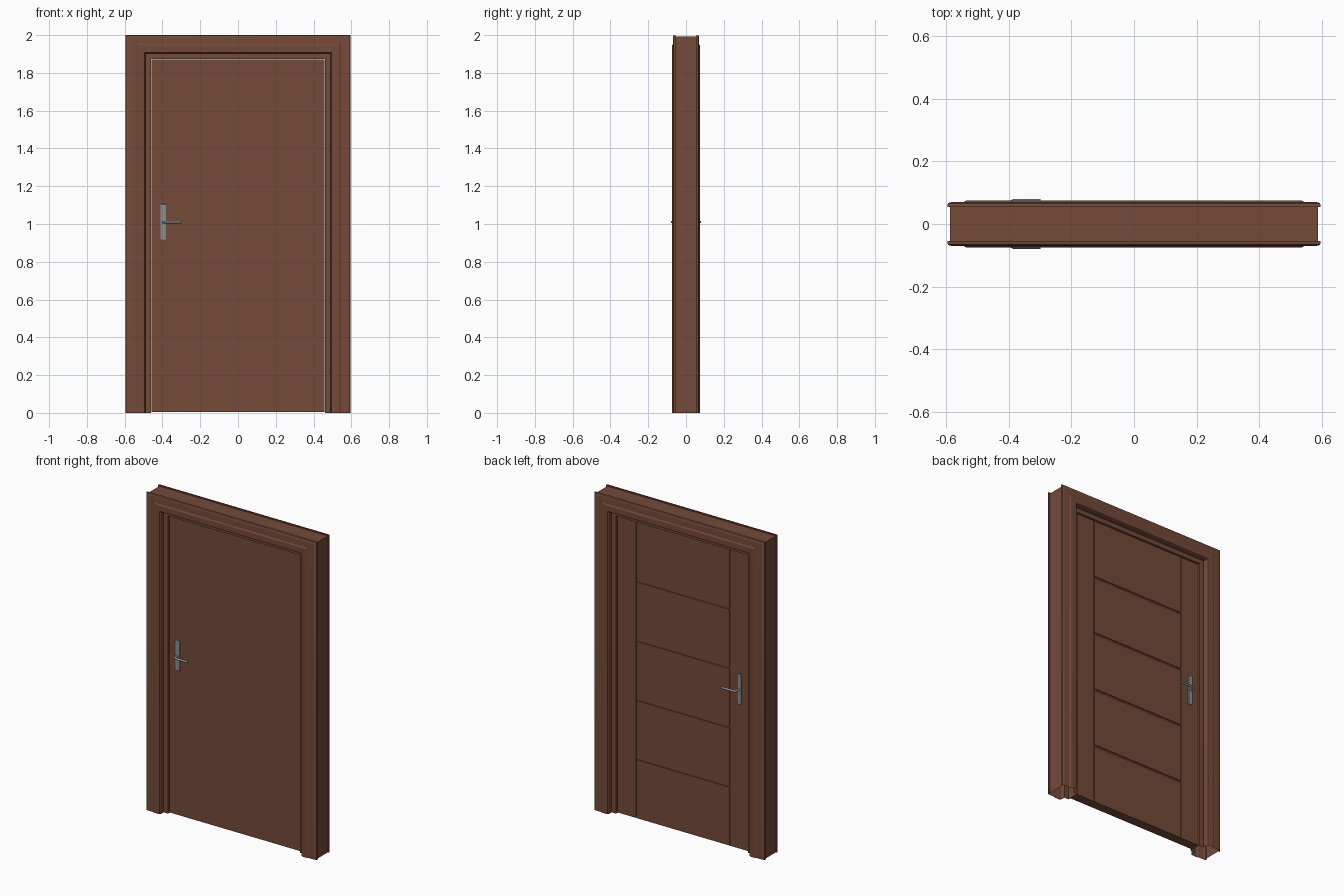
import bpy, bmesh, math

if "Cube" in bpy.data.objects:
    bpy.data.objects.remove(bpy.data.objects["Cube"])

def material(name, rgb):
    m = bpy.data.materials.new(name)
    m.diffuse_color = (*rgb, 1)
    m.use_nodes = True
    m.node_tree.nodes["Principled BSDF"].inputs["Base Color"].default_value = m.diffuse_color
    return m

WOOD = material("brown_wood", (0.175, 0.068, 0.040))
METAL = material("grey_metal", (0.24, 0.285, 0.31))

def finish(name, bm, mat, angle=None):
    bmesh.ops.recalc_face_normals(bm, faces=bm.faces[:])
    me = bpy.data.meshes.new(name)
    bm.to_mesh(me)
    bm.free()
    me.materials.append(mat)
    ob = bpy.data.objects.new(name, me)
    bpy.context.collection.objects.link(ob)
    if angle:
        bpy.ops.object.select_all(action='DESELECT')
        ob.select_set(True)
        bpy.context.view_layer.objects.active = ob
        bpy.ops.object.shade_smooth_by_angle(angle=math.radians(angle))
    return ob

def box(name, x, y, z, mat, bevel=0.0):
    bm = bmesh.new()
    bmesh.ops.create_cube(bm, size=1)
    for v in bm.verts:
        v.co = [lo + (c + 0.5) * (hi - lo) for c, (lo, hi) in zip(v.co, (x, y, z))]
    ob = finish(name, bm, mat)
    if bevel:
        b = ob.modifiers.new("bevel", 'BEVEL')
        b.width, b.segments = bevel, 2
    return ob

# Door frame: moulded casing and jamb profile (inset, depth) swept round the opening
W, H = 0.595, 2.0
half = [(0.008, 0.055), (0, 0.055), (0, 0.062), (0.002, 0.066), (0.007, 0.069),
        (0.02, 0.07), (0.052, 0.07), (0.06, 0.075), (0.092, 0.075), (0.100, 0.073),
        (0.104, 0.068), (0.105, 0.062), (0.105, 0.04), (0.135, 0.04)]
profile = half + [(u, -y) for u, y in reversed(half)]
bm = bmesh.new()
rings = []
for side, top in ((-1, 0), (-1, 1), (1, 1), (1, 0)):
    rings.append([bm.verts.new((side * (W - u), y, (H - u * 0.93) * top)) for u, y in profile])
n = len(profile)
for a, b in zip(rings, rings[1:]):
    for i in range(n):
        j = (i + 1) % n
        bm.faces.new((a[i], a[j], b[j], b[i]))
finish("door_frame", bm, WOOD, 30)

# Door leaf: smooth front slab, back face split into stiles and panels by grooves
HALF, BOT, TOP, FACE, CORE = 0.457, 0.005, 1.871, 0.03, 0.024
box("door_slab", (-HALF, HALF), (-FACE, CORE), (BOT, TOP), WOOD)
for s, label in ((-1, "left"), (1, "right")):
    x = sorted((s * 0.328, s * HALF))
    box("back_stile_" + label, x, (CORE, FACE), (BOT, TOP), WOOD)
step = (TOP - BOT) / 5
for i in range(5):
    z0 = BOT + i * step + (0.006 if i else 0)
    z1 = BOT + (i + 1) * step - (0.006 if i < 4 else 0)
    box("back_panel_%d" % (i + 1), (-0.324, 0.324), (CORE, FACE), (z0, z1), WOOD)

# Handles on both faces: escutcheon plate and bent lever
for s, label in ((-1, "front"), (1, "back")):
    y = sorted((s * FACE, s * (FACE + 0.008)))
    box("handle_plate_" + label, (-0.41, -0.38), y, (0.915, 1.105), METAL, 0.003)
    cu = bpy.data.curves.new("handle_lever_" + label, 'CURVE')
    cu.dimensions = '3D'
    cu.bevel_depth, cu.bevel_resolution, cu.use_fill_caps = 0.007, 2, True
    sp = cu.splines.new('POLY')
    path = [(-0.395, 0.03), (-0.395, 0.06), (-0.391, 0.069), (-0.382, 0.073), (-0.298, 0.073)]
    sp.points.add(len(path) - 1)
    for p, (px, py) in zip(sp.points, path):
        p.co = (px, s * py, 1.01, 1)
    cu.materials.append(METAL)
    bpy.context.collection.objects.link(bpy.data.objects.new(cu.name, cu))
